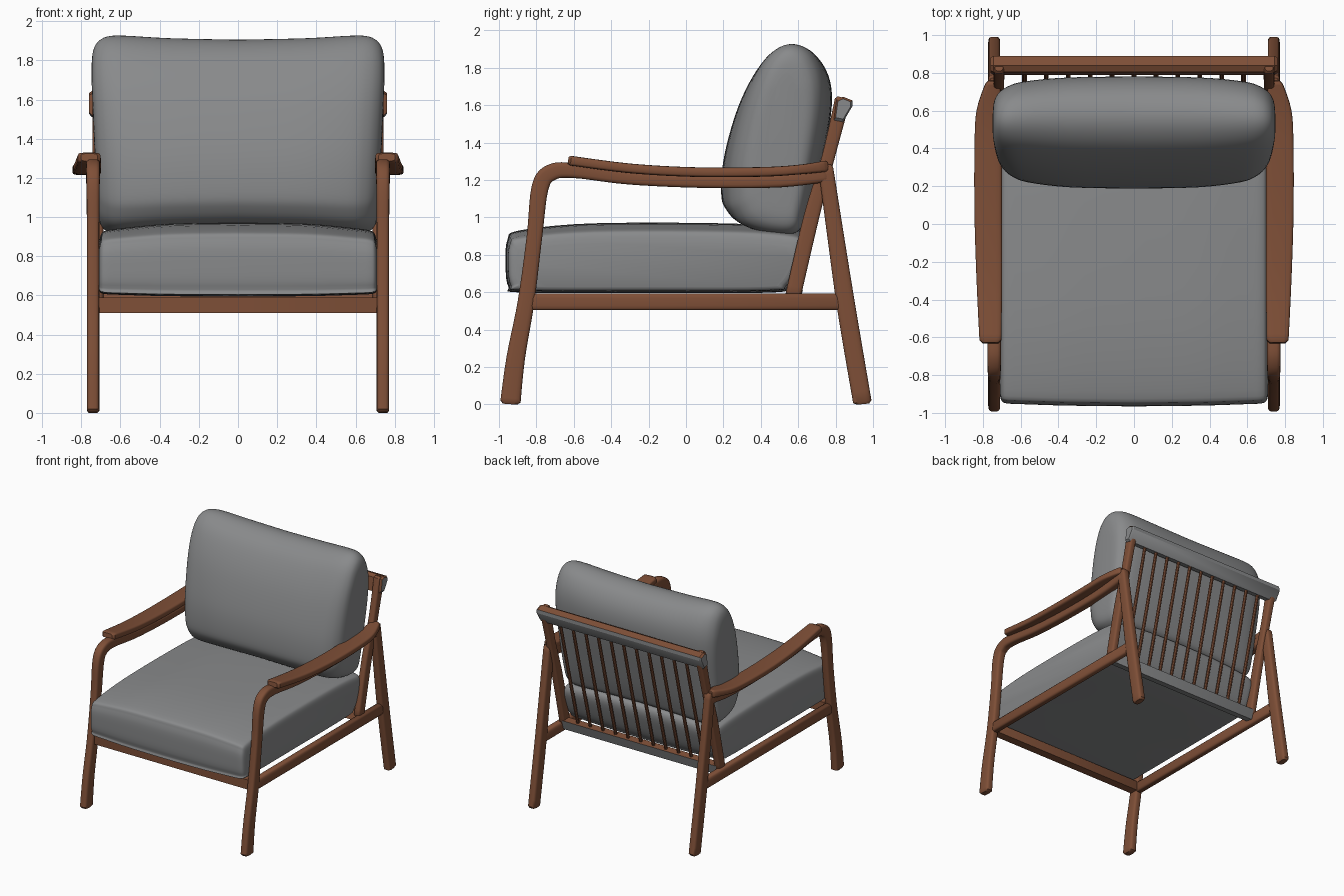
import bpy, bmesh, math
from mathutils import Vector

if "Cube" in bpy.data.objects:
    bpy.data.objects.remove(bpy.data.objects["Cube"], do_unlink=True)


def material(name, rgb):
    m = bpy.data.materials.new(name)
    m.use_nodes = True
    m.diffuse_color = (*rgb, 1)
    m.node_tree.nodes["Principled BSDF"].inputs["Base Color"].default_value = (*rgb, 1)
    return m


WOOD = material("warm brown wood", (0.21, 0.078, 0.038))
FABRIC = material("grey fabric", (0.25, 0.255, 0.26))


def spline(points, steps, closed=False):
    """Smooth curve through points of any dimension."""
    pts = [Vector(p) for p in points]
    n = len(pts)
    out = []
    for i in range(n if closed else n - 1):
        if closed:
            a, b, c, d = (pts[(i + k) % n] for k in (-1, 0, 1, 2))
        else:
            a, b, c, d = (pts[min(max(i + k, 0), n - 1)] for k in (-1, 0, 1, 2))
        for s in range(steps):
            t = s / steps
            out.append((b * 2 + (c - a) * t + (a * 2 - b * 5 + c * 4 - d) * t ** 2
                        + (b * 3 - a - c * 3 + d) * t ** 3) / 2)
    return out if closed else out + [pts[-1]]


def loft(name, rings, mats, rule=None, angle=40):
    """Skin closed rings and cap both ends."""
    bm = bmesh.new()
    vs = [[bm.verts.new((p[0], p[1], max(p[2], 0))) for p in r] for r in rings]
    for r0, r1 in zip(vs, vs[1:]):
        for i in range(len(r0)):
            j = (i + 1) % len(r0)
            bm.faces.new((r0[i], r0[j], r1[j], r1[i]))
    bm.faces.new(vs[0])
    bm.faces.new(vs[-1])
    bmesh.ops.recalc_face_normals(bm, faces=bm.faces)
    bm.normal_update()
    if rule:
        for f in bm.faces:
            f.material_index = rule(f)
    me = bpy.data.meshes.new(name)
    bm.to_mesh(me)
    bm.free()
    for m in mats:
        me.materials.append(m)
    ob = bpy.data.objects.new(name, me)
    bpy.context.collection.objects.link(ob)
    bpy.ops.object.select_all(action='DESELECT')
    ob.select_set(True)
    bpy.context.view_layer.objects.active = ob
    bpy.ops.object.shade_smooth_by_angle(angle=math.radians(angle))
    return ob


def bar(name, side, stations, steps=5, power=0.5, sides=16):
    """Rounded bar in a side plane; stations are (x, y, z, half x, half thickness)."""
    # Vectors hold position and section size separately
    path = spline([s[:3] for s in stations], steps)
    size = spline([s[3:] for s in stations], steps)
    rings = []
    last = len(path) - 1
    for i, (p, w) in enumerate(zip(path, size)):
        t = (path[min(i + 1, last)] - path[max(i - 1, 0)]).normalized()
        across = Vector((0, -t.z, t.y)).normalized()
        ring = []
        for k in range(sides):
            a = math.tau * (k + 0.5) / sides
            u, v = (math.copysign(abs(f) ** power, f) for f in (math.cos(a), math.sin(a)))
            ring.append(p + Vector((u * w[0], 0, 0)) + across * v * w[1])
        if i in (0, last):
            # Softened tip
            tip = [p + (q - p) * 0.72 for q in ring]
            away = t * (0.015 if i == 0 else -0.015)
            soft = [q + away for q in ring]
            rings += [tip, soft] if i == 0 else [soft, tip]
        else:
            rings.append(ring)
    rings = [[Vector((q.x * side, q.y, q.z)) for q in r] for r in rings]
    return loft(name, rings, [WOOD])


def cross_rail(name, profile, half, fabric_back=False):
    """Straight rail running from side to side."""
    c = sum((Vector(p) for p in profile), Vector((0, 0))) / len(profile)
    rings = []
    for x, s in ((-half, 0.8), (-half + 0.015, 1), (half - 0.015, 1), (half, 0.8)):
        rings.append([Vector((x, *(c + (Vector(p) - c) * s))) for p in profile])
    rule = (lambda f: int(f.normal.z < 0.2 and f.normal.y > -0.3)) if fabric_back else None
    return loft(name, rings, [WOOD, FABRIC], rule, 30)


def cushion(name, profile, centre, sections):
    """Pillow: side profile swept across x; sections are (x, y scale, z scale)."""
    outline = spline(profile, 5, closed=True)
    c = Vector(centre)
    half = spline(sections, 4)
    full = [Vector((-s[0], s[1], s[2])) for s in reversed(half[1:])] + half
    rings = [[Vector((s[0], c.x + (p.x - c.x) * s[1], c.y + (p.y - c.y) * s[2]))
              for p in outline] for s in full]
    return loft(name, rings, [FABRIC], angle=70)


for side, word in ((1, "left"), (-1, "right")):
    # Front leg bending into the arm support
    bar(word + "_front_leg_and_arm_rail", side, [
        (0.74, -0.94, 0.0, 0.032, 0.055), (0.74, -0.91, 0.25, 0.032, 0.05),
        (0.74, -0.855, 0.55, 0.032, 0.045), (0.74, -0.81, 0.9, 0.032, 0.042),
        (0.74, -0.78, 1.16, 0.034, 0.046), (0.74, -0.72, 1.24, 0.036, 0.045),
        (0.74, -0.6, 1.25, 0.036, 0.04), (0.74, -0.3, 1.21, 0.036, 0.035),
        (0.74, 0.1, 1.19, 0.036, 0.033), (0.74, 0.5, 1.195, 0.036, 0.035),
        (0.74, 0.76, 1.24, 0.034, 0.05)])
    # Flat arm paddle
    bar(word + "_armrest", side, [
        (0.76, -0.63, 1.305, 0.058, 0.026), (0.766, -0.3, 1.262, 0.068, 0.026),
        (0.772, 0.05, 1.242, 0.073, 0.026), (0.772, 0.4, 1.243, 0.073, 0.026),
        (0.768, 0.6, 1.255, 0.066, 0.026), (0.745, 0.76, 1.275, 0.036, 0.03)], power=0.4)
    # Splayed back leg
    bar(word + "_back_leg", side, [
        (0.74, 0.945, 0.0, 0.032, 0.05), (0.74, 0.86, 0.5, 0.032, 0.05),
        (0.74, 0.8, 0.9, 0.032, 0.045), (0.74, 0.745, 1.28, 0.032, 0.04)])
    # Seat side rail
    bar(word + "_side_rail", side, [
        (0.74, -0.87, 0.548, 0.028, 0.045), (0.74, 0.86, 0.548, 0.028, 0.045)], steps=2)
    # Leaning backrest post
    bar(word + "_back_post", side, [
        (0.715, 0.57, 0.57, 0.028, 0.042), (0.715, 0.67, 1.0, 0.028, 0.042),
        (0.715, 0.76, 1.32, 0.028, 0.035), (0.715, 0.84, 1.64, 0.03, 0.042)])

# Cross rails
cross_rail("front_rail", [(-0.88, 0.51), (-0.81, 0.51), (-0.81, 0.59), (-0.88, 0.59)], 0.72)
cross_rail("lower_back_rail", [(0.54, 0.54), (0.6, 0.53), (0.625, 0.61), (0.565, 0.62)], 0.72, True)
cross_rail("top_back_rail", [(0.79, 1.52), (0.84, 1.51), (0.89, 1.595), (0.89, 1.625),
                             (0.84, 1.645), (0.805, 1.63)], 0.76, True)

# Backrest spindles
COUNT = 11
for i in range(COUNT):
    x = -0.58 + 1.16 * i / (COUNT - 1)
    bar(f"spindle_{i + 1}", 1, [
        (x, 0.59, 0.6, 0.013, 0.013), (x, 0.71, 1.06, 0.014, 0.014),
        (x, 0.835, 1.56, 0.013, 0.013)], steps=3, power=1, sides=8)

# Cushions
cushion("seat_cushion", [
    (-0.965, 0.75), (-0.955, 0.88), (-0.89, 0.93), (-0.5, 0.968), (0.2, 0.968), (0.55, 0.945),
    (0.635, 0.9), (0.61, 0.76), (0.55, 0.63), (0.45, 0.598), (-0.2, 0.595), (-0.88, 0.598),
    (-0.95, 0.63)], (-0.17, 0.68), [
    (0, 1, 1), (0.35, 0.995, 0.98), (0.6, 0.985, 0.9), (0.675, 0.98, 0.86),
    (0.7, 0.965, 0.79), (0.71, 0.93, 0.62)])
back = cushion("back_cushion", [
    (0.215, 1.03), (0.188, 1.12), (0.205, 1.33), (0.28, 1.6), (0.38, 1.8), (0.48, 1.895),
    (0.59, 1.92), (0.7, 1.87), (0.77, 1.74), (0.775, 1.55), (0.715, 1.25), (0.655, 1.02),
    (0.6, 0.925), (0.45, 0.92), (0.29, 0.96)], (0.52, 1.4), [
    (0, 1, 0.97), (0.35, 0.98, 0.985), (0.58, 0.9, 1.01), (0.67, 0.8, 1.0),
    (0.72, 0.66, 0.94), (0.742, 0.5, 0.84), (0.748, 0.3, 0.7)])
# Narrow the back cushion toward its base
for v in back.data.vertices:
    v.co.x *= 0.955 + 0.045 * min(max((v.co.z - 0.9) / 0.8, 0), 1)
